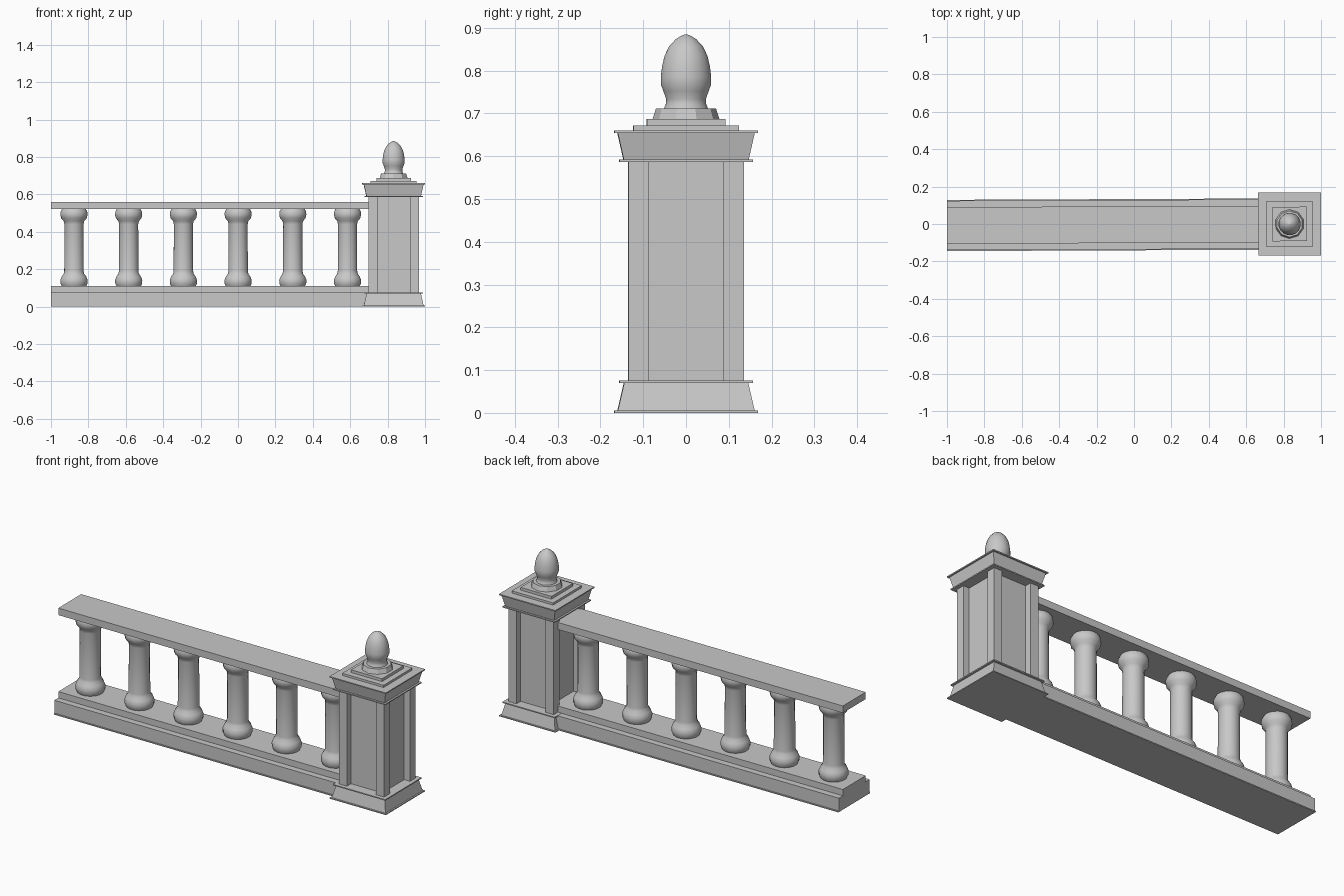
import bpy, bmesh, math
from mathutils import Matrix, Vector

cube = bpy.data.objects.get("Cube")
if cube:
    bpy.data.objects.remove(cube, do_unlink=True)

stone = bpy.data.materials.new("grey stone")
stone.use_nodes = True
grey = (0.58, 0.58, 0.58, 1)
stone.diffuse_color = grey
stone.node_tree.nodes["Principled BSDF"].inputs["Base Color"].default_value = grey

POST_X = 0.832
# The whole run is turned very slightly about the post
TURN = (Matrix.Translation((POST_X, 0, 0)) @ Matrix.Rotation(math.radians(0.25), 4, 'Z')
        @ Matrix.Translation((-POST_X, 0, 0)))


def finish(name, bm, smooth=False):
    bmesh.ops.recalc_face_normals(bm, faces=bm.faces)
    bm.transform(TURN)
    mesh = bpy.data.meshes.new(name)
    bm.to_mesh(mesh)
    bm.free()
    mesh.materials.append(stone)
    obj = bpy.data.objects.new(name, mesh)
    bpy.context.collection.objects.link(obj)
    if smooth:
        bpy.ops.object.select_all(action='DESELECT')
        obj.select_set(True)
        bpy.context.view_layer.objects.active = obj
        bpy.ops.object.shade_smooth_by_angle(angle=math.radians(50))
    return obj


def box(name, x0, x1, y0, y1, z0, z1):
    bm = bmesh.new()
    bmesh.ops.create_cube(bm, size=1)
    for v in bm.verts:
        v.co = Vector((x1 if v.co.x > 0 else x0,
                       y1 if v.co.y > 0 else y0,
                       z1 if v.co.z > 0 else z0))
    return finish(name, bm)


def turned(name, x, profile, sides, smooth=True, square=False):
    """Stack rings of (radius, height); square profiles use half widths."""
    bm = bmesh.new()
    rings = []
    for r, z in profile:
        r = r * math.sqrt(2) if square else r
        ring = []
        for i in range(sides):
            a = 2 * math.pi * (i + 0.5) / sides
            ring.append(bm.verts.new((x + r * math.cos(a), r * math.sin(a), z)))
        rings.append(ring)
    for low, high in zip(rings, rings[1:]):
        for i in range(sides):
            j = (i + 1) % sides
            bm.faces.new((low[i], low[j], high[j], high[i]))
    bm.faces.new(rings[0][::-1])
    bm.faces.new(rings[-1])
    return finish(name, bm, smooth)


# Balustrade: stepped plinth and handrail
box("plinth_lip", -1, POST_X - 0.1, -0.137, 0.137, 0, 0.006)
box("plinth", -1, POST_X - 0.1, -0.132, 0.132, 0.006, 0.075)
box("curb", -1, POST_X - 0.1, -0.098, 0.098, 0.075, 0.109)
box("handrail", -1, POST_X - 0.1, -0.098, 0.098, 0.522, 0.56)

# Balusters
BALUSTER = [(0.066, 0.108), (0.073, 0.122), (0.074, 0.142), (0.067, 0.16),
            (0.056, 0.175), (0.053, 0.19), (0.052, 0.44), (0.056, 0.457),
            (0.07, 0.473), (0.074, 0.492), (0.072, 0.508), (0.064, 0.523)]
for n in range(6):
    turned(f"baluster_{n + 1}", -0.877 + 0.2925 * n, BALUSTER, 16)

# Post base with flared skirt
turned("post_base", POST_X, [(0.168, 0), (0.168, 0.005), (0.16, 0.005), (0.145, 0.07),
                             (0.156, 0.07), (0.156, 0.076)], 4, False, True)

# Post shaft: recessed core between four corner piers
OUT, IN, DEPTH = 0.135, 0.087, 0.035
core = OUT - DEPTH
box("post_core", POST_X - core, POST_X + core, -core, core, 0.07, 0.59)
for sx, side in ((-1, "right"), (1, "left")):
    for sy, end in ((-1, "front"), (1, "back")):
        xs = sorted((POST_X + sx * IN, POST_X + sx * OUT))
        ys = sorted((sy * IN, sy * OUT))
        box(f"post_pier_{end}_{side}", *xs, *ys, 0.07, 0.59)

# Post cap and stepped top
turned("post_cap", POST_X, [(0.156, 0.586), (0.156, 0.592), (0.146, 0.592), (0.16, 0.654),
                            (0.168, 0.654), (0.168, 0.66)], 4, False, True)
box("lower_step", POST_X - 0.123, POST_X + 0.123, -0.123, 0.123, 0.66, 0.672)
box("upper_step", POST_X - 0.092, POST_X + 0.092, -0.092, 0.092, 0.672, 0.687)

# Finial
turned("finial_base", POST_X, [(0.078, 0.687), (0.07, 0.712)], 10, False)
turned("finial", POST_X, [(0.053, 0.71), (0.048, 0.722), (0.047, 0.733), (0.054, 0.752),
                          (0.06, 0.768), (0.06, 0.785), (0.057, 0.81), (0.051, 0.835),
                          (0.04, 0.857), (0.024, 0.874), (0.01, 0.882), (0.002, 0.885)], 16)
